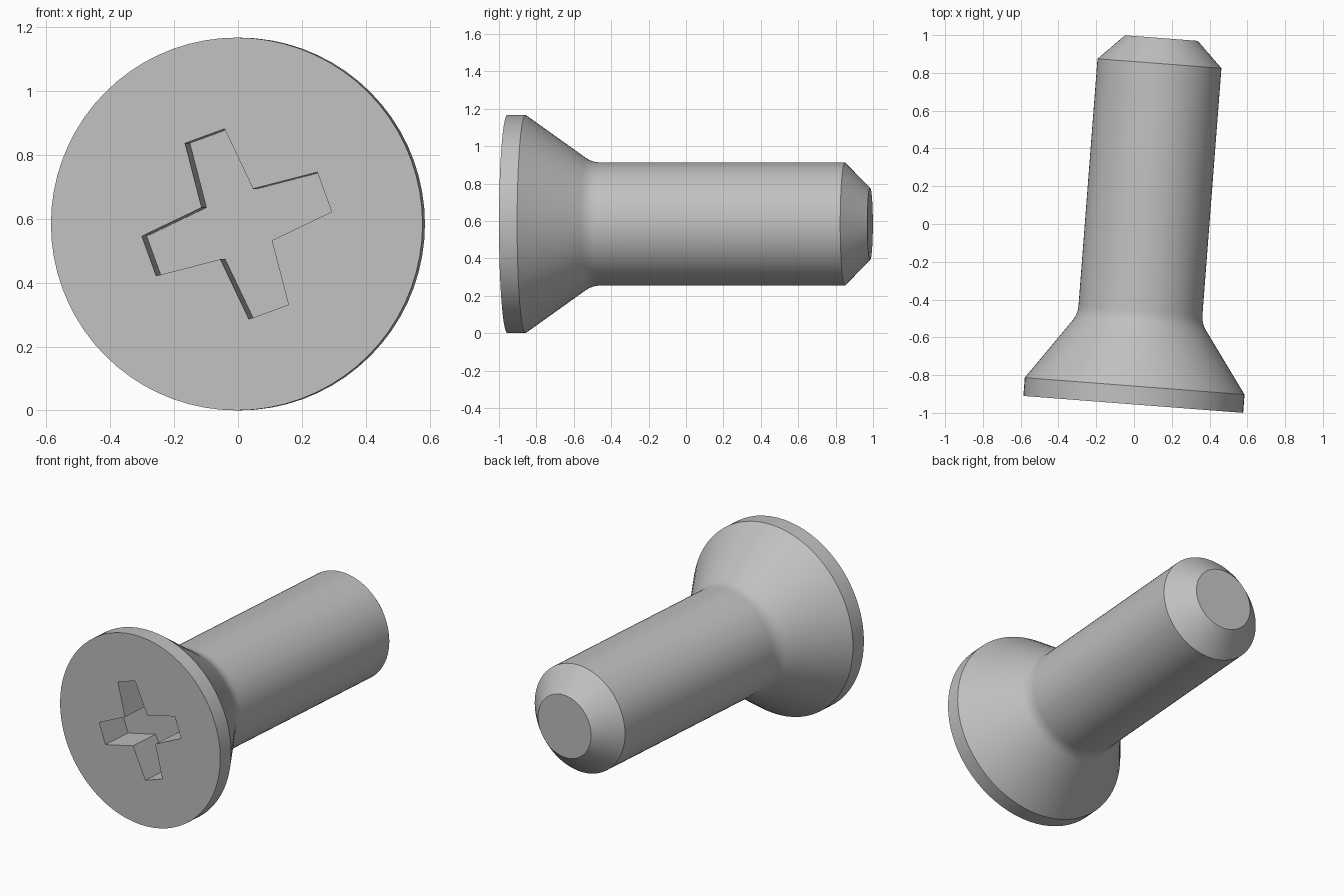
import bpy, bmesh, math
from mathutils import Matrix, Vector

cube = bpy.data.objects.get("Cube")
if cube:
    bpy.data.objects.remove(cube, do_unlink=True)

HEAD_R, SHAFT_R, TIP_R = 0.5835, 0.329, 0.193
RIM, NECK, CHAMFER, LENGTH = 0.097, 0.455, 1.81, 1.945
SEGMENTS = 72

steel = bpy.data.materials.new("grey steel")
steel.use_nodes = True
grey = (0.53, 0.53, 0.53, 1)
steel.diffuse_color = grey
steel.node_tree.nodes["Principled BSDF"].inputs["Base Color"].default_value = grey


def make_object(name, bm):
    bmesh.ops.recalc_face_normals(bm, faces=bm.faces)
    mesh = bpy.data.meshes.new(name)
    bm.to_mesh(mesh)
    bm.free()
    obj = bpy.data.objects.new(name, mesh)
    bpy.context.collection.objects.link(obj)
    mesh.materials.append(steel)
    return obj


def rounded_corner(before, corner, after, reach, steps=6):
    """Curve that replaces a profile corner by a small fillet."""
    a = corner + (before - corner).normalized() * reach
    b = corner + (after - corner).normalized() * reach
    ts = [i / steps for i in range(steps + 1)]
    return [a * (1 - t) ** 2 + corner * 2 * t * (1 - t) + b * t * t for t in ts]


# Screw body: profile of (radius, distance along y) turned about the y axis
rim = Vector((HEAD_R, RIM))
neck = Vector((SHAFT_R, NECK))
shaft_end = Vector((SHAFT_R, CHAMFER))
profile = [Vector((HEAD_R, 0)), rim]
profile += rounded_corner(rim, neck, shaft_end, 0.045)
profile += [shaft_end, Vector((TIP_R, LENGTH))]

bm = bmesh.new()
rings = []
for r, y in profile:
    angles = [2 * math.pi * i / SEGMENTS for i in range(SEGMENTS)]
    rings.append([bm.verts.new((r * math.cos(a), y, r * math.sin(a))) for a in angles])
for lower, upper in zip(rings, rings[1:]):
    for i in range(SEGMENTS):
        j = (i + 1) % SEGMENTS
        bm.faces.new((lower[i], lower[j], upper[j], upper[i]))
bm.faces.new(rings[0])
bm.faces.new(rings[-1])
screw = make_object("countersunk_screw", bm)

# Cross recess cutter: four tapered arms, turned in the head face
bm = bmesh.new()
outline = []
for k in range(4):
    turn = Matrix.Rotation(math.radians(20 + 90 * k), 2)
    for p in ((0.293, -0.066), (0.293, 0.066), (0.086, 0.086)):
        outline.append(turn @ Vector(p))
depth = 0.2
face = bm.faces.new([bm.verts.new((p.x, -0.1, p.y)) for p in outline])
extruded = bmesh.ops.extrude_face_region(bm, geom=[face])["geom"]
verts = [v for v in extruded if isinstance(v, bmesh.types.BMVert)]
bmesh.ops.translate(bm, verts=verts, vec=(0, depth + 0.1, 0))
cutter = make_object("cross_recess_cutter", bm)
cutter.hide_render = True

# Cut the recess, then drop the cutter
cut = screw.modifiers.new("cross recess", 'BOOLEAN')
cut.operation = 'DIFFERENCE'
cut.solver = 'EXACT'
cut.object = cutter
bpy.ops.object.select_all(action='DESELECT')
screw.select_set(True)
bpy.context.view_layer.objects.active = screw
bpy.ops.object.modifier_apply(modifier=cut.name)
bpy.data.objects.remove(cutter, do_unlink=True)

bpy.ops.object.shade_smooth_by_angle(angle=math.radians(30))

# Lay the screw down, slightly turned about the vertical
screw.location = (-0.004, -0.955, HEAD_R)
screw.rotation_euler.z = math.radians(-4.4)
